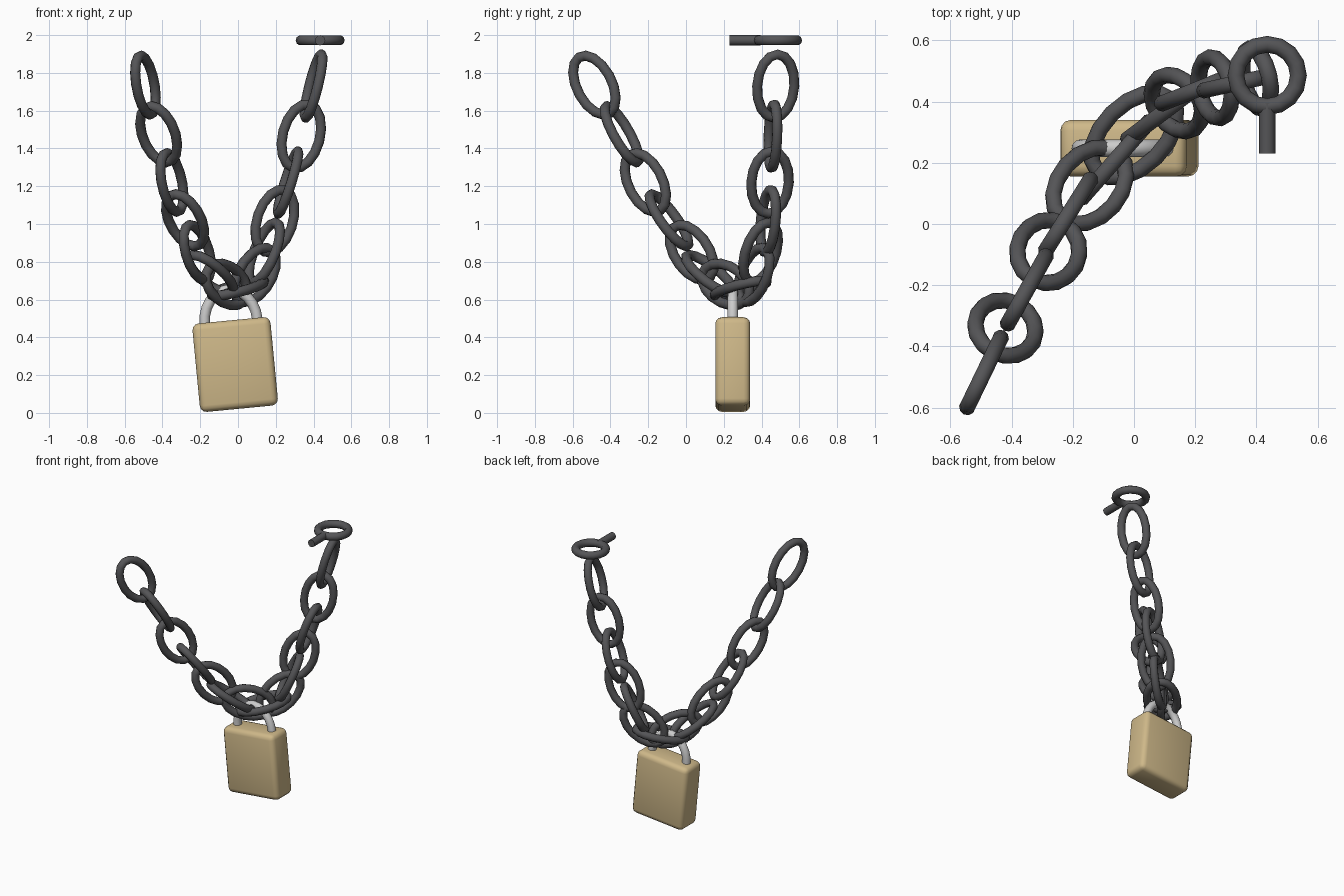
import bpy, bmesh
from math import sin, cos, pi, radians
from mathutils import Vector, Matrix

if "Cube" in bpy.data.objects:
    bpy.data.objects.remove(bpy.data.objects["Cube"])


def material(name, col):
    m = bpy.data.materials.new(name)
    m.diffuse_color = (*col, 1)
    m.use_nodes = True
    m.node_tree.nodes["Principled BSDF"].inputs["Base Color"].default_value = m.diffuse_color
    return m


IRON = material("dark_iron", (0.09, 0.09, 0.095))
STEEL = material("light_steel", (0.6, 0.61, 0.6))
BRASS = material("brass", (0.62, 0.48, 0.25))


def finish(name, bm, mat, mtx=Matrix()):
    bmesh.ops.recalc_face_normals(bm, faces=bm.faces)
    me = bpy.data.meshes.new(name)
    bm.to_mesh(me)
    bm.free()
    me.materials.append(mat)
    ob = bpy.data.objects.new(name, me)
    ob.matrix_world = mtx
    bpy.context.collection.objects.link(ob)
    bpy.context.view_layer.objects.active = ob
    ob.select_set(True)
    bpy.ops.object.shade_smooth_by_angle(angle=radians(50))
    ob.select_set(False)
    return ob


def tube(a, b, r, start=0.0, end=2 * pi, seg=16, sides=10):
    """Round tube swept along an ellipse (or an arc of it) in the local XY plane."""
    bm = bmesh.new()
    closed = end - start > 6.28
    rings = []
    for i in range(seg if closed else seg + 1):
        t = start + (end - start) * i / seg
        c = Vector((a * cos(t), b * sin(t), 0))
        out = Vector((b * cos(t), a * sin(t), 0)).normalized()
        rings.append([bm.verts.new(c + out * r * cos(2 * pi * k / sides)
                                   + Vector((0, 0, r * sin(2 * pi * k / sides))))
                      for k in range(sides)])
    for i in range(seg):
        p, q = rings[i], rings[(i + 1) % len(rings)]
        for k in range(sides):
            n = (k + 1) % sides
            bm.faces.new((p[k], q[k], q[n], p[n]))
    if not closed:
        bm.faces.new(rings[0])
        bm.faces.new(rings[-1])
    return bm


# chain: link centres from the left end, down to the lock, up to the right end
centres = [Vector(c) for c in (
    (-0.49, -0.485, 1.735), (-0.42, -0.34, 1.475), (-0.35, -0.215, 1.22),
    (-0.28, -0.09, 1.02), (-0.215, 0.03, 0.85), (-0.145, 0.125, 0.735),
    (-0.06, 0.21, 0.68), (0.0, 0.29, 0.66), (0.09, 0.36, 0.73),
    (0.14, 0.395, 0.85), (0.195, 0.435, 1.015), (0.265, 0.445, 1.22),
    (0.335, 0.46, 1.465), (0.40, 0.475, 1.73))]
for i, c in enumerate(centres):
    t = (centres[min(i + 1, 13)] - centres[max(i - 1, 0)]).normalized()
    side = t.cross(Vector((0, 0, 1))).normalized()
    up = side.cross(t)
    w = side if i % 2 else up          # every other link is turned a quarter
    n = t.cross(w)
    m = Matrix((t, w, n)).transposed().to_4x4()
    m.translation = c
    finish(f"chain_link_{i + 1}", tube(0.173, 0.101, 0.027), IRON, m)

# anchor ring with its peg
finish("anchor_ring", tube(0.102, 0.102, 0.0275), IRON,
       Matrix.Translation((0.435, 0.485, 1.9725)))
bm = bmesh.new()
bmesh.ops.create_cone(bm, cap_ends=True, segments=12, radius1=0.027, radius2=0.027, depth=0.165)
finish("anchor_peg", bm, IRON,
       Matrix.Translation((0.435, 0.3125, 1.9725)) @ Matrix.Rotation(pi / 2, 4, 'X'))

# padlock, hanging slightly tilted
lock = Matrix.Translation((-0.015, 0.2475, 0.256)) @ Matrix.Rotation(radians(-5.5), 4, 'Y')
bm = bmesh.new()
bmesh.ops.create_cube(bm, size=1)
bmesh.ops.scale(bm, vec=(0.415, 0.185, 0.47), verts=bm.verts)
bmesh.ops.bevel(bm, geom=bm.edges[:], offset=0.035, segments=3, profile=0.5, affect='EDGES')
finish("padlock_body", bm, BRASS, lock)

# shackle arch
finish("padlock_shackle", tube(0.14, 0.17, 0.028, 0, pi, 12, 12), STEEL,
       lock @ Matrix.Translation((0, 0, 0.228)) @ Matrix.Rotation(pi / 2, 4, 'X'))
